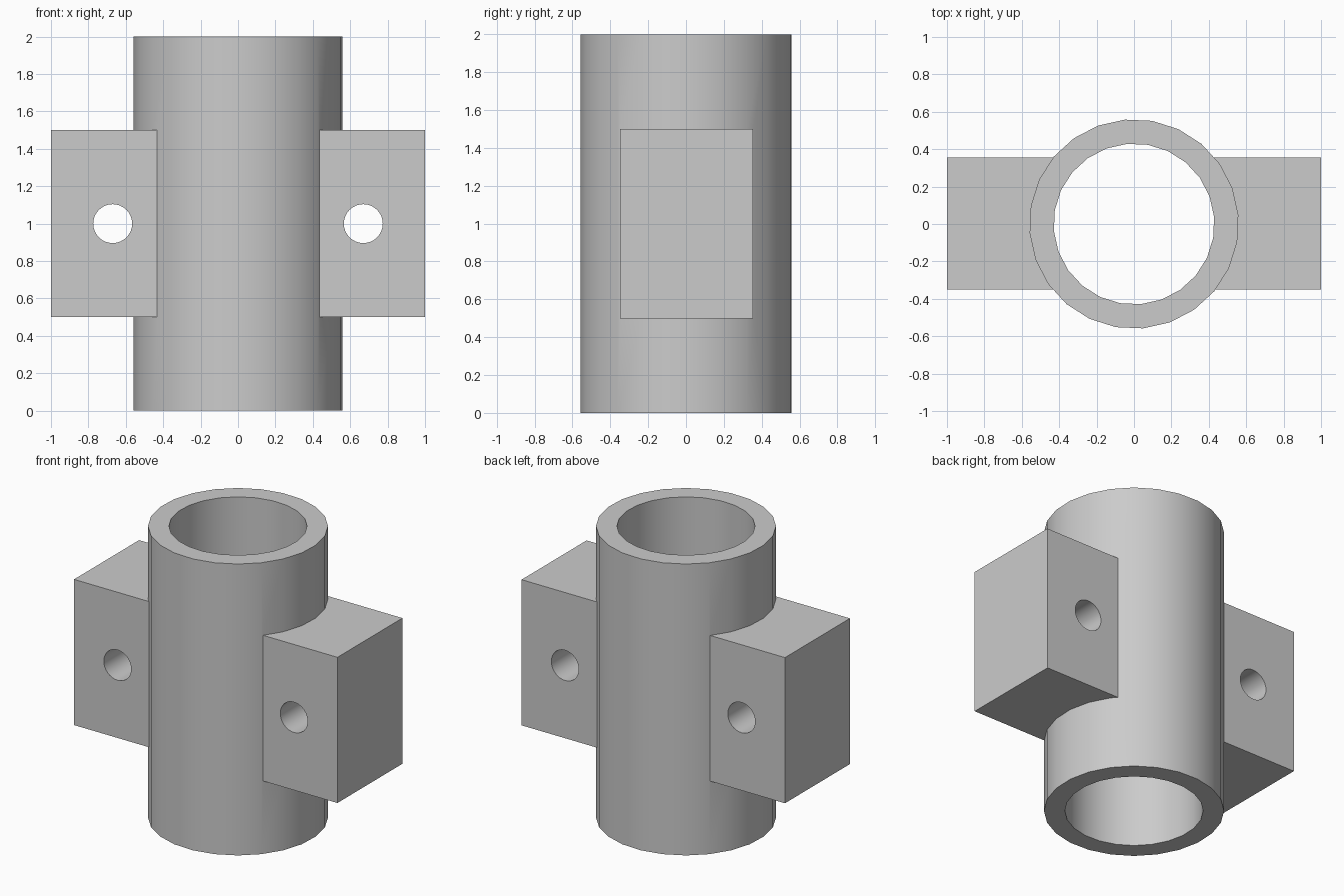
import bpy
import math

if "Cube" in bpy.data.objects:
    bpy.data.objects.remove(bpy.data.objects["Cube"])

R_OUT, R_IN, HEIGHT = 0.56, 0.43, 2.0
OFFSET = math.radians(5)  # turn of the facets about z

grey = bpy.data.materials.new("plain_grey")
grey.diffuse_color = (0.6, 0.6, 0.6, 1)
grey.use_nodes = True
grey.node_tree.nodes["Principled BSDF"].inputs["Base Color"].default_value = grey.diffuse_color


def cylinder(name, radius, depth, sides, loc, rot):
    bpy.ops.mesh.primitive_cylinder_add(vertices=sides, radius=radius, depth=depth,
                                        location=loc, rotation=rot)
    ob = bpy.context.object
    ob.name = name
    ob.data.materials.append(grey)
    return ob


def box(name, x0, x1, y0, y1, z0, z1):
    bpy.ops.mesh.primitive_cube_add(size=1, location=((x0 + x1) / 2, (y0 + y1) / 2, (z0 + z1) / 2))
    ob = bpy.context.object
    ob.name = name
    ob.scale = (x1 - x0, y1 - y0, z1 - z0)
    bpy.ops.object.transform_apply(location=True, rotation=True, scale=True)
    ob.data.materials.append(grey)
    return ob


def combine(target, tool, operation):
    bpy.ops.object.select_all(action='DESELECT')
    bpy.context.view_layer.objects.active = target
    target.select_set(True)
    mod = target.modifiers.new(operation.lower(), 'BOOLEAN')
    mod.operation = operation
    mod.solver = 'EXACT'
    mod.object = tool
    bpy.ops.object.modifier_apply(modifier=mod.name)
    bpy.data.objects.remove(tool, do_unlink=True)


# Upright sleeve
body = cylinder("sleeve_with_lugs", R_OUT, HEIGHT, 24, (0, 0, HEIGHT / 2), (0, 0, OFFSET))

# Side lugs joined to the sleeve
for side in (-1, 1):
    x0, x1 = sorted((side * 0.3, side * 1.0))
    combine(body, box("lug", x0, x1, -0.35, 0.355, 0.5, 1.5), 'UNION')

# Bore through the sleeve
combine(body, cylinder("bore", R_IN, 3, 24, (0, 0, HEIGHT / 2), (0, 0, OFFSET)), 'DIFFERENCE')

# Bolt holes through the lugs
for side in (-1, 1):
    combine(body, cylinder("bolt_hole", 0.104, 2, 32, (side * 0.67, 0, 1),
                           (math.pi / 2, 0, 0)), 'DIFFERENCE')

bpy.ops.object.shade_smooth_by_angle(angle=math.radians(30))
